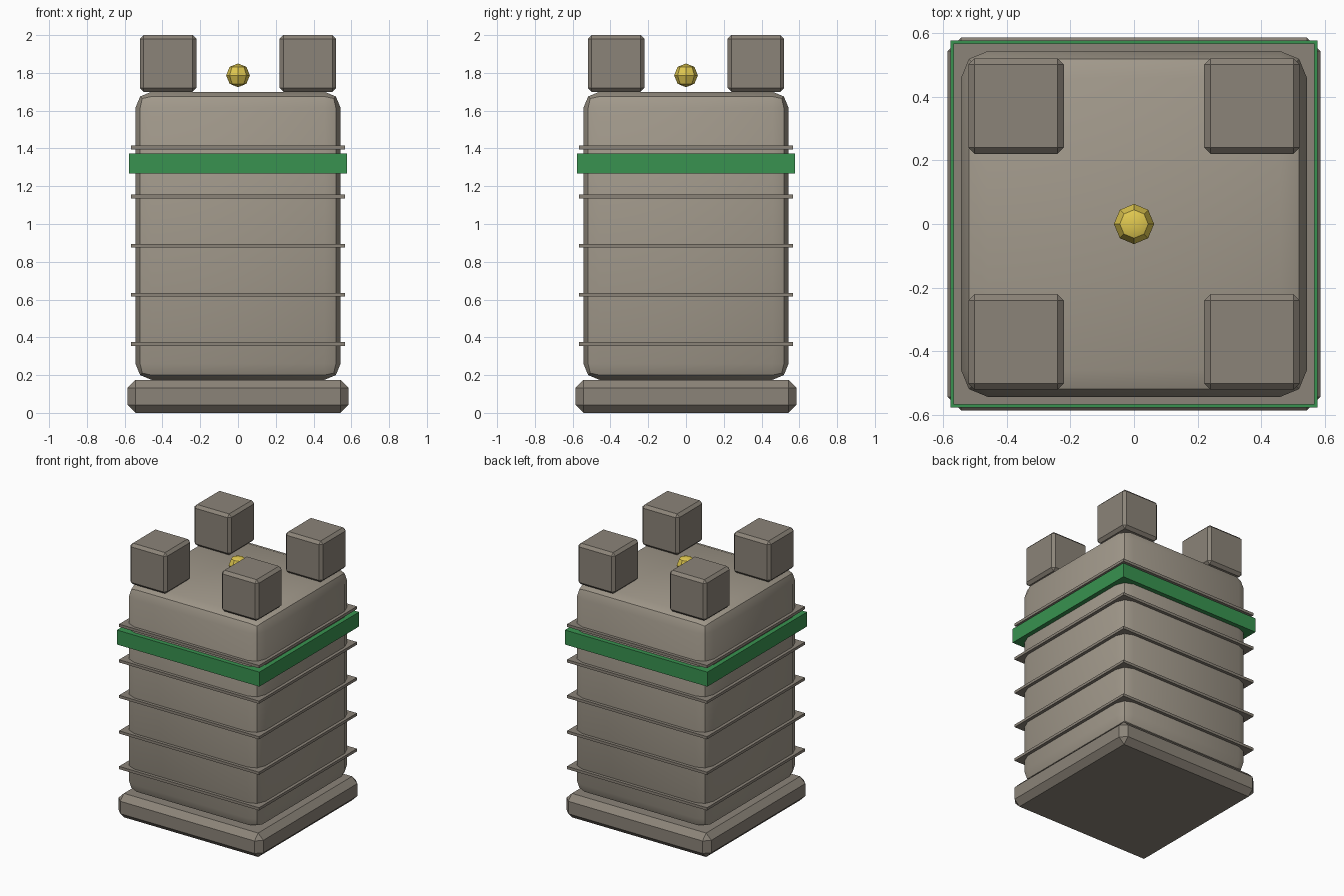
import bpy
import math

if "Cube" in bpy.data.objects:
    bpy.data.objects.remove(bpy.data.objects["Cube"])


def material(name, rgb):
    m = bpy.data.materials.new(name)
    m.diffuse_color = (*rgb, 1)
    m.use_nodes = True
    m.node_tree.nodes["Principled BSDF"].inputs["Base Color"].default_value = m.diffuse_color
    return m


STONE = material("stone", (0.36, 0.32, 0.26))
DARK_STONE = material("dark_stone", (0.26, 0.23, 0.19))
GREEN = material("green_paint", (0.04, 0.29, 0.08))
GOLD = material("gold", (0.75, 0.58, 0.08))


def finish(obj, name, mat):
    obj.name = name
    obj.data.materials.append(mat)
    bpy.ops.object.shade_smooth_by_angle(angle=math.radians(30))


def block(name, half, z0, z1, mat, x=0, y=0, bevel=0, segments=1):
    """Square block of half-width `half` from z0 to z1, optionally bevelled."""
    bpy.ops.mesh.primitive_cube_add(size=1, location=(x, y, (z0 + z1) / 2))
    obj = bpy.context.object
    obj.scale = (2 * half, 2 * half, z1 - z0)
    bpy.ops.object.transform_apply(location=False, rotation=False, scale=True)
    if bevel:
        mod = obj.modifiers.new("bevel", 'BEVEL')
        mod.width = bevel
        mod.segments = segments
        bpy.ops.object.modifier_apply(modifier=mod.name)
    finish(obj, name, mat)


# Plinth and tower shaft
block("plinth", 0.585, 0, 0.175, DARK_STONE, bevel=0.042)
block("tower_body", 0.543, 0.175, 1.7, STONE, bevel=0.085, segments=2)

# Thin stone courses around the shaft
for i in range(5):
    z = 0.365 + 0.26 * i
    block(f"stone_course_{i + 1}", 0.566, z - 0.01, z + 0.01, DARK_STONE)

# Coloured band
block("green_band", 0.576, 1.267, 1.373, GREEN)

# Corner battlements
for sx in (-1, 1):
    for sy in (-1, 1):
        block("battlement", 0.15, 1.7, 2.0, DARK_STONE,
              x=0.37 * sx, y=0.37 * sy, bevel=0.02)

# Gold ball hovering above the roof
bpy.ops.mesh.primitive_uv_sphere_add(segments=8, ring_count=4, radius=0.063,
                                     location=(0, 0, 1.787))
finish(bpy.context.object, "gold_ball", GOLD)
